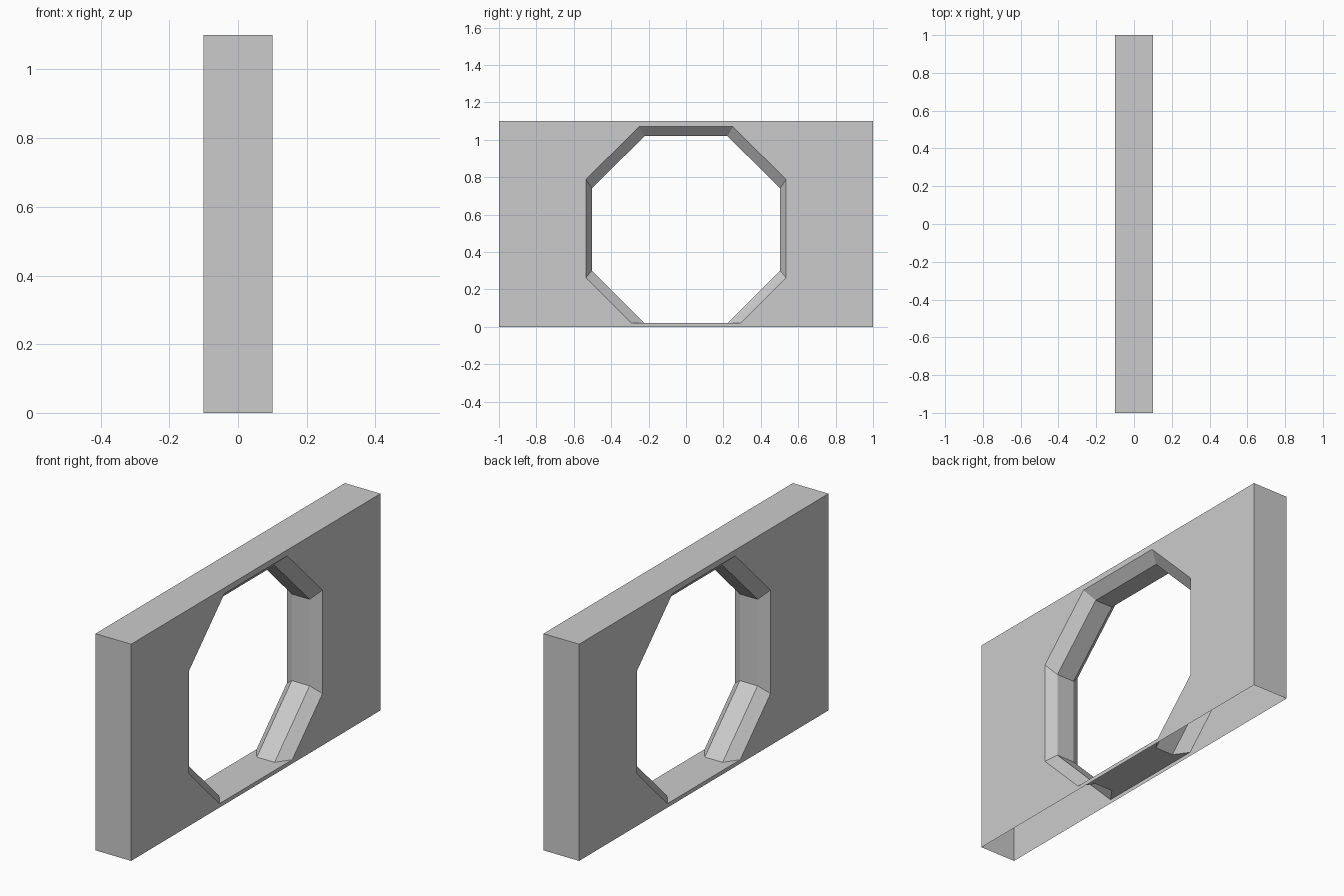
import bpy, bmesh

cube = bpy.data.objects.get("Cube")
if cube:
    bpy.data.objects.remove(cube, do_unlink=True)

HALF_X, HALF_Y, HEIGHT = 0.1, 1.0, 1.1
LIP_X = 0.05


def mirrored(half):
    """Complete a (y, z) loop from its +y half, bottom to top."""
    return half + [(-y, z) for y, z in reversed(half)]


# Octagonal opening: wide at the wall surfaces, narrower in the middle band
rim = mirrored([(0.292, 0.02), (0.535, 0.263), (0.535, 0.788), (0.252, 1.07)])
throat = mirrored([(0.222, 0.02), (0.503, 0.301), (0.503, 0.74), (0.222, 1.02)])
outline = mirrored([(HALF_Y, 0), (HALF_Y, HEIGHT)])

bm = bmesh.new()


def ring(points, x):
    return [bm.verts.new((x, y, z)) for y, z in points]


def bridge(a, b, skip=()):
    n = len(a)
    for i in range(n):
        if i not in skip:
            j = (i + 1) % n
            bm.faces.new((a[i], a[j], b[j], b[i]))


def loop_edges(loop):
    edges = []
    for a, b in zip(loop, loop[1:] + loop[:1]):
        edges.append(bm.edges.get((a, b)) or bm.edges.new((a, b)))
    return edges


# Ends and top of the wall; the underside (last segment) stays open
outer = [ring(outline, x) for x in (-HALF_X, HALF_X)]
bridge(*outer, skip=(3,))

# Bevelled lining of the opening, with a flat sill
lining = [ring(p, x) for p, x in ((rim, -HALF_X), (throat, -LIP_X),
                                  (throat, LIP_X), (rim, HALF_X))]
for a, b in zip(lining, lining[1:]):
    bridge(a, b)

# Broad wall faces around the opening
for border, hole in ((outer[0], lining[0]), (outer[1], lining[3])):
    bmesh.ops.triangle_fill(bm, use_beauty=True, use_dissolve=False,
                            edges=loop_edges(border) + loop_edges(hole))

bmesh.ops.recalc_face_normals(bm, faces=bm.faces)
mesh = bpy.data.meshes.new("wall_with_opening")
bm.to_mesh(mesh)
bm.free()
wall = bpy.data.objects.new("wall_with_opening", mesh)
bpy.context.collection.objects.link(wall)

# Plain grey
grey = bpy.data.materials.new("light_grey")
grey.use_nodes = True
colour = (0.6, 0.6, 0.6, 1)
grey.diffuse_color = colour
grey.node_tree.nodes["Principled BSDF"].inputs["Base Color"].default_value = colour
mesh.materials.append(grey)
